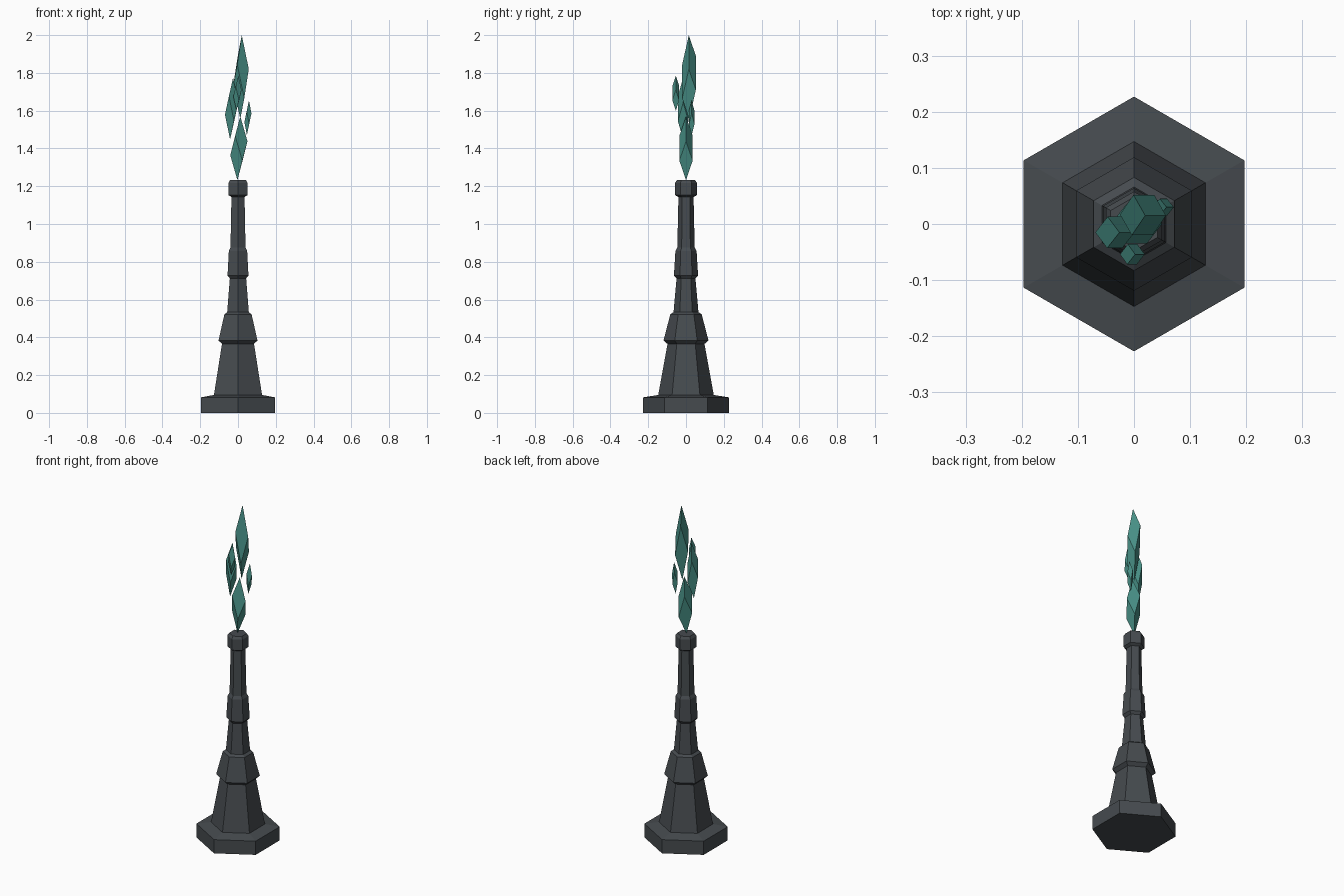
import bpy, math
from mathutils import Vector

if "Cube" in bpy.data.objects:
    bpy.data.objects.remove(bpy.data.objects["Cube"])


def material(name, rgb):
    m = bpy.data.materials.new(name)
    m.diffuse_color = (*rgb, 1)
    m.use_nodes = True
    m.node_tree.nodes["Principled BSDF"].inputs["Base Color"].default_value = m.diffuse_color
    return m


STONE = material("dark stone", (0.061, 0.070, 0.078))
CRYSTAL = material("teal crystal", (0.065, 0.28, 0.24))


def add_mesh(name, verts, faces, mat):
    me = bpy.data.meshes.new(name)
    me.from_pydata(verts, [], faces)
    me.materials.append(mat)
    ob = bpy.data.objects.new(name, me)
    bpy.context.collection.objects.link(ob)
    return ob


def hex_column(name, profile):
    """Six-sided column through (radius, height) rings, corners facing +-y."""
    n = 6
    verts = [(r * math.sin(math.tau * i / n), -r * math.cos(math.tau * i / n), z)
             for r, z in profile for i in range(n)]
    faces = [(k * n + i, k * n + (i + 1) % n, (k + 1) * n + (i + 1) % n, (k + 1) * n + i)
             for k in range(len(profile) - 1) for i in range(n)]
    faces.append(tuple(reversed(range(n))))
    faces.append(tuple(range(len(verts) - n, len(verts))))
    return add_mesh(name, verts, faces, STONE)


def shard(name, base, a, b, c):
    """Slanted box standing on one corner, spanned by three edge vectors."""
    o, a, b, c = map(Vector, (base, a, b, c))
    verts = [o + a * i + b * j + c * k for k in (0, 1) for j in (0, 1) for i in (0, 1)]
    faces = [(0, 2, 3, 1), (4, 5, 7, 6), (0, 1, 5, 4), (2, 6, 7, 3), (0, 4, 6, 2), (1, 3, 7, 5)]
    if a.cross(b).dot(c) < 0:
        faces = [f[::-1] for f in faces]
    return add_mesh(name, verts, faces, CRYSTAL)


# Pedestal: foot, tapering shaft, three collars
hex_column("pedestal", [
    (0.227, 0.0), (0.227, 0.082), (0.147, 0.095),      # foot
    (0.098, 0.365), (0.119, 0.383), (0.083, 0.522),    # lower shaft and collar
    (0.066, 0.533), (0.050, 0.712), (0.064, 0.727),    # middle shaft
    (0.056, 0.858), (0.046, 0.875), (0.040, 1.143),    # middle collar, upper shaft
    (0.058, 1.153), (0.058, 1.218), (0.048, 1.233)])   # cap

# Floating crystal flame
shard("lower_shard", (-0.003, 0, 1.232),
      (-0.038, 0, 0.132), (0.027, 0.035, 0.103), (0.026, -0.035, 0.103))
shard("top_shard", (0.012, 0.017, 1.555),
      (-0.037, 0, 0.18), (0.024, 0.035, 0.155), (0.021, -0.037, 0.11))
shard("left_shard", (-0.042, -0.015, 1.447),
      (-0.027, 0, 0.132), (0.022, 0.028, 0.098), (0.021, -0.028, 0.098))
shard("right_shard", (0.047, 0.03, 1.47),
      (-0.013, 0, 0.07), (0.012, 0.015, 0.058), (0.012, -0.015, 0.057))
shard("front_shard", (-0.008, -0.054, 1.6),
      (-0.017, 0, 0.075), (0.014, 0.018, 0.055), (0.013, -0.018, 0.055))
